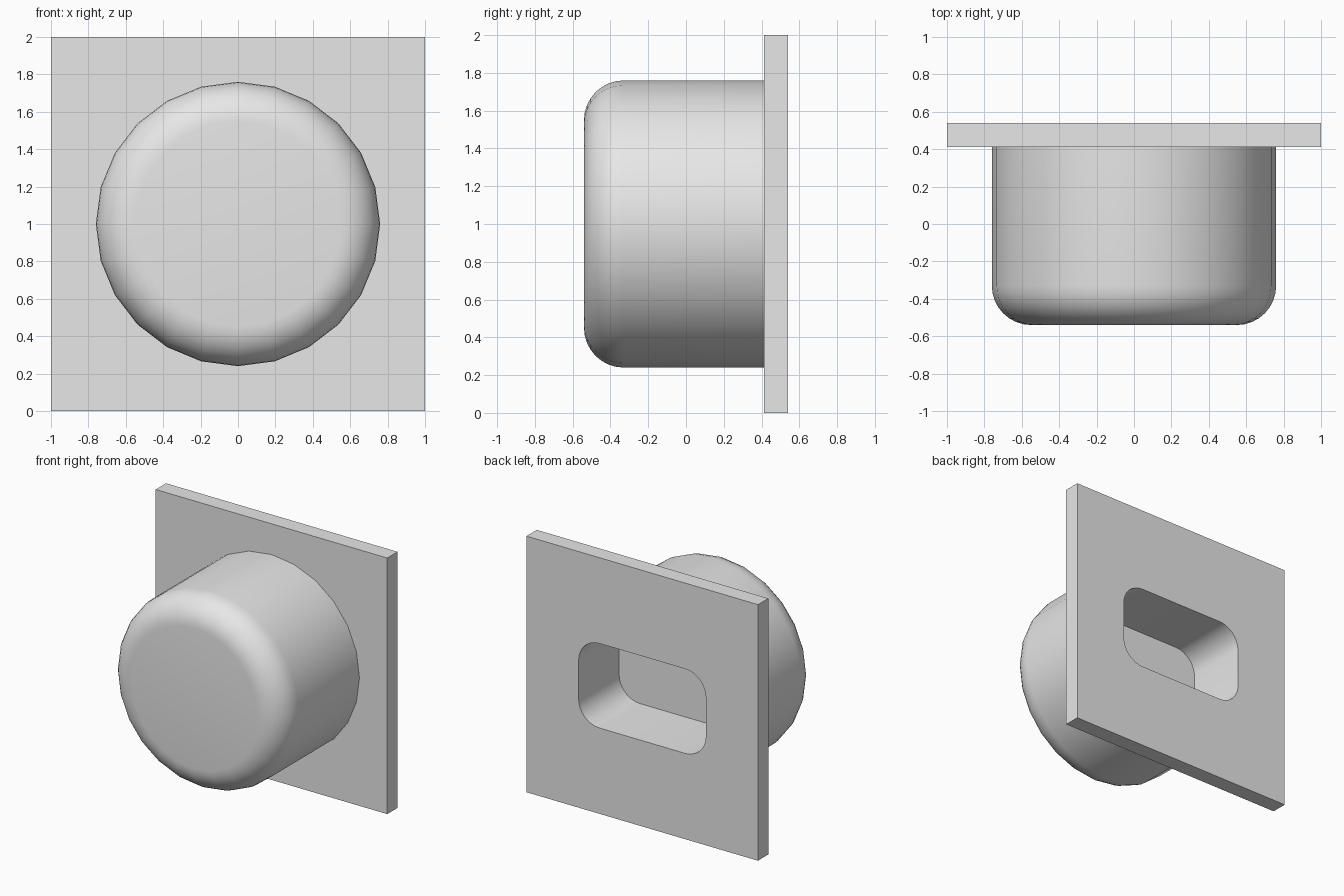
import bpy, bmesh
from math import sin, cos, pi, radians
from mathutils import Vector

cube = bpy.data.objects.get("Cube")
if cube:
    bpy.data.objects.remove(cube, do_unlink=True)

grey = bpy.data.materials.new("light grey")
grey.use_nodes = True
grey.diffuse_color = (0.8, 0.8, 0.8, 1)
grey.node_tree.nodes["Principled BSDF"].inputs["Base Color"].default_value = (0.8, 0.8, 0.8, 1)

MID = 1.0       # height of the shared axis
BACK = 0.54
PLATE_FRONT = 0.413


def finish(name, bm):
    bmesh.ops.recalc_face_normals(bm, faces=bm.faces)
    mesh = bpy.data.meshes.new(name)
    bm.to_mesh(mesh)
    bm.free()
    mesh.materials.append(grey)
    obj = bpy.data.objects.new(name, mesh)
    bpy.context.collection.objects.link(obj)
    return obj


def loft(name, rings):
    """Skin a list of equal closed rings and cap both ends."""
    bm = bmesh.new()
    loops = [[bm.verts.new(p) for p in ring] for ring in rings]
    n = len(loops[0])
    for a, b in zip(loops, loops[1:]):
        for i in range(n):
            j = (i + 1) % n
            bm.faces.new((a[i], a[j], b[j], b[i]))
    bm.faces.new(loops[0])
    bm.faces.new(loops[-1])
    return finish(name, bm)


def circle(radius, y, sides=24):
    return [Vector((radius * cos(2 * pi * i / sides), y, MID + radius * sin(2 * pi * i / sides)))
            for i in range(sides)]


def rounded_rect(half_w, half_h, r, y, steps=8):
    pts = []
    for corner, (sx, sz) in enumerate([(1, 1), (-1, 1), (-1, -1), (1, -1)]):
        for k in range(steps + 1):
            a = (corner + k / steps) * pi / 2
            pts.append(Vector((sx * (half_w - r) + r * cos(a), y, MID + sz * (half_h - r) + r * sin(a))))
    return pts


# Square back plate
bm = bmesh.new()
bmesh.ops.create_cube(bm, size=1)
bmesh.ops.scale(bm, vec=(2, BACK - PLATE_FRONT, 2), verts=bm.verts)
bmesh.ops.translate(bm, vec=(0, (BACK + PLATE_FRONT) / 2, MID), verts=bm.verts)
body = finish("plate_with_knob", bm)

# Round knob with a filleted front rim, sunk slightly into the plate
RADIUS, FILLET, STEPS = 0.76, 0.21, 8
rings = []
for k in range(STEPS + 1):
    a = pi / 2 * k / STEPS
    rings.append(circle(RADIUS - FILLET + FILLET * sin(a), -BACK + FILLET - FILLET * cos(a)))
rings.append(circle(RADIUS, PLATE_FRONT + 0.05))
knob = loft("knob", rings)

# Rounded blind slot cut in from the back
slot = loft("slot_cutter", [rounded_rect(0.55, 0.33, 0.18, y) for y in (0.04, BACK + 0.1)])

# Merge the knob and cut the slot
bpy.context.view_layer.objects.active = body
for operation, tool in (("UNION", knob), ("DIFFERENCE", slot)):
    mod = body.modifiers.new(operation.lower(), "BOOLEAN")
    mod.operation = operation
    mod.solver = "EXACT"
    mod.object = tool
    bpy.ops.object.modifier_apply(modifier=mod.name)
    bpy.data.objects.remove(tool, do_unlink=True)

# Smooth the round surfaces, keep the rims sharp
bpy.ops.object.select_all(action="DESELECT")
body.select_set(True)
bpy.ops.object.shade_smooth_by_angle(angle=radians(30))
